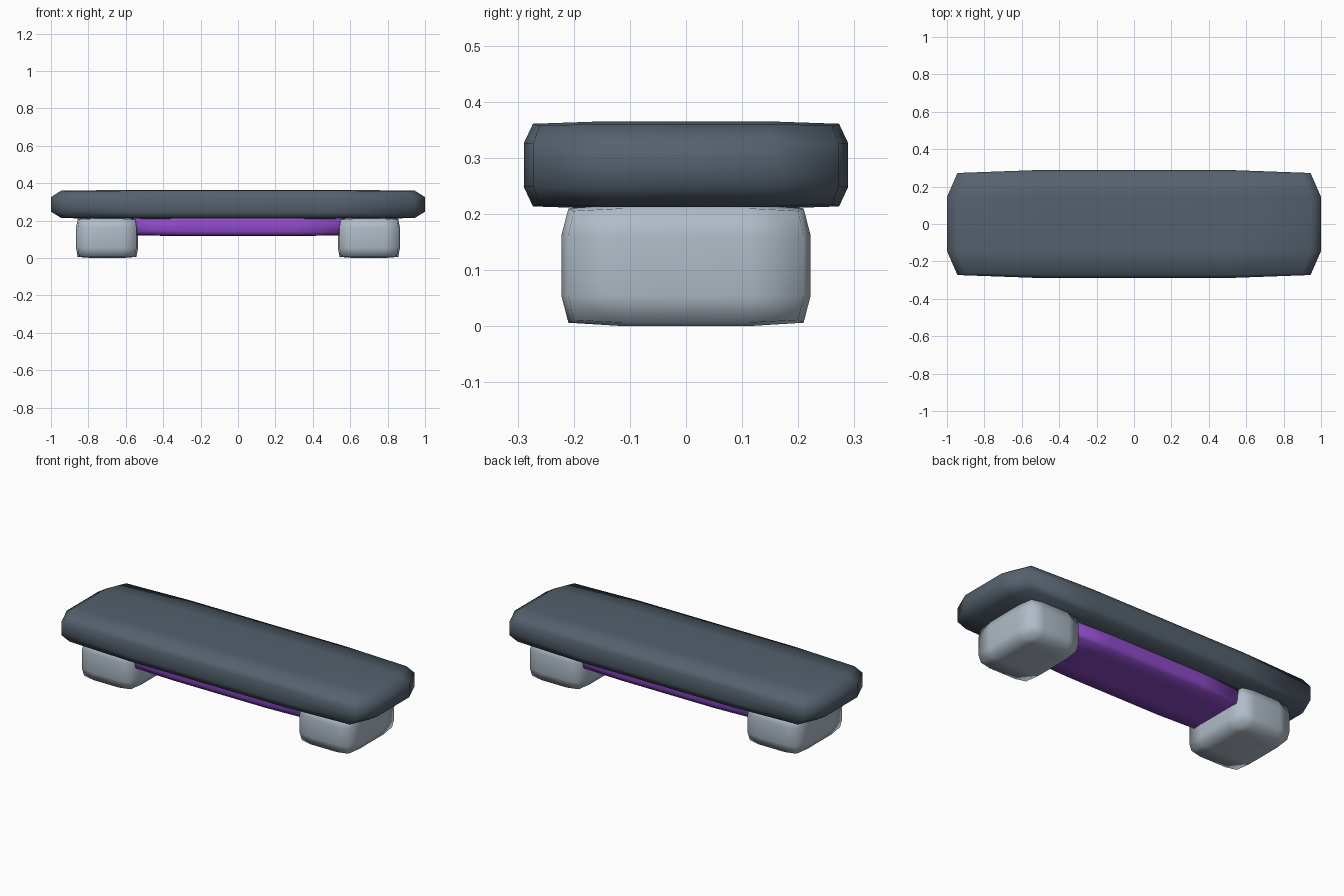
import bpy, bmesh
from mathutils import Matrix, Vector

if "Cube" in bpy.data.objects:
    bpy.data.objects.remove(bpy.data.objects["Cube"])


def material(name, color):
    m = bpy.data.materials.new(name)
    m.diffuse_color = (*color, 1)
    m.use_nodes = True
    m.node_tree.nodes["Principled BSDF"].inputs["Base Color"].default_value = m.diffuse_color
    return m


def soft_box(name, lo, hi, mat):
    """Box with semi-sharp creased edges, softened by subdivision."""
    lo, hi = Vector(lo), Vector(hi)
    bm = bmesh.new()
    bmesh.ops.create_cube(bm, size=1,
                          matrix=Matrix.Translation((lo + hi) / 2)
                          @ Matrix.Diagonal((*(hi - lo), 1)))
    crease = bm.edges.layers.float.new("crease_edge")
    for e in bm.edges:
        e[crease] = 0.394
    for f in bm.faces:
        f.smooth = True
    me = bpy.data.meshes.new(name)
    bm.to_mesh(me)
    bm.free()
    me.materials.append(mat)
    ob = bpy.data.objects.new(name, me)
    bpy.context.collection.objects.link(ob)
    sub = ob.modifiers.new("soften", 'SUBSURF')
    sub.levels = sub.render_levels = 2
    sub.use_limit_surface = False
    return ob


slate = material("slate", (0.09, 0.12, 0.155))
pale = material("pale_grey", (0.43, 0.50, 0.57))
purple = material("purple", (0.27, 0.07, 0.58))

# Long top slab
soft_box("top_slab", (-1, -0.289, 0.209), (1, 0.289, 0.365), slate)

# Block feet on both sides
for side, c in (("left", -0.7), ("right", 0.7)):
    soft_box(side + "_foot", (c - 0.166, -0.222, 0), (c + 0.166, 0.222, 0.216), pale)

# Purple bar under the slab, running between the feet
soft_box("under_bar", (-0.61, -0.185, 0.118), (0.61, 0.185, 0.22), purple)
